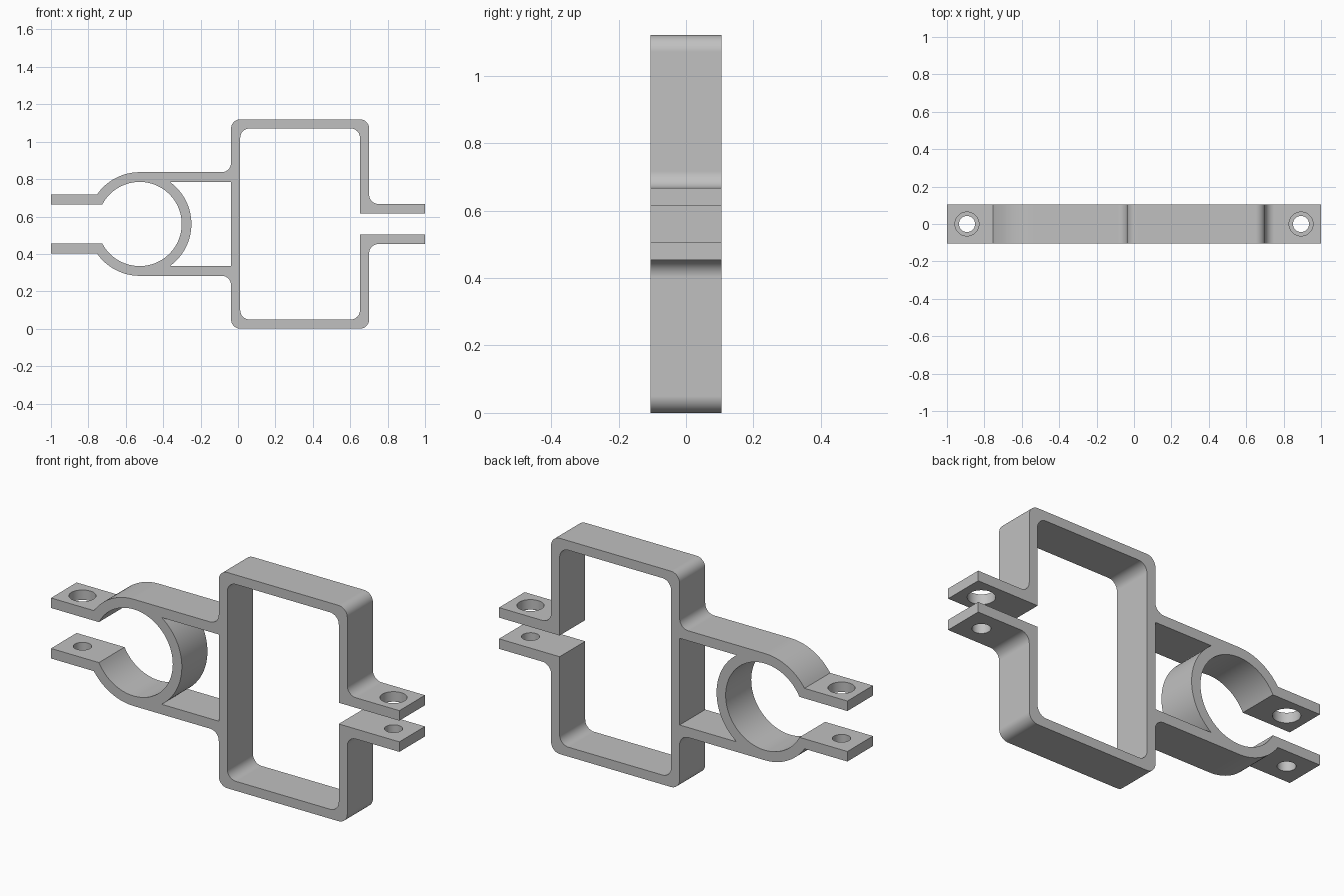
import bpy, bmesh
from math import radians, sin, cos, asin, sqrt, degrees
from mathutils import Vector

cube = bpy.data.objects.get("Cube")
if cube:
    bpy.data.objects.remove(cube, do_unlink=True)

MID = 0.56                      # height of the mirror plane
HALF_DEPTH = 0.105
RING_X, R_OUT, R_IN = -0.526, 0.277, 0.225
ARM_LOW, ARM_HIGH = 0.105, 0.157
WALL_L, WALL_R, T = -0.037, 0.701, 0.049
ROUND = 0.05

metal = bpy.data.materials.new("plain grey")
metal.use_nodes = True
grey = (0.53, 0.53, 0.53, 1)
metal.diffuse_color = grey
metal.node_tree.nodes["Principled BSDF"].inputs["Base Color"].default_value = grey


def arc(radius, start, end, steps):
    """Points on the ring circle, angles in degrees."""
    angles = [radians(start + (end - start) * i / steps) for i in range(steps + 1)]
    return [Vector((RING_X + radius * cos(a), radius * sin(a))) for a in angles]


def fillet(before, corner, after, r=ROUND, steps=10):
    """Round a right-angled corner between two neighbouring points."""
    c = Vector(corner)
    u = (Vector(before) - c).normalized() * r
    v = (Vector(after) - c).normalized() * r
    centre = c + u + v
    angles = [radians(90 * i / steps) for i in range(steps + 1)]
    return [centre - v * cos(a) - u * sin(a) for a in angles]


# Upper half of the bracket outline, measured from the mirror plane
in_l, in_r, in_top = WALL_L + T, WALL_R - T, MID - T
strip_low = R_IN
left_in = 180 - degrees(asin(ARM_LOW / R_IN))
left_out = 180 - degrees(asin(ARM_HIGH / R_OUT))
web = degrees(asin(strip_low / R_OUT))
gap, tab = 0.055, 0.107

outline = [(-1, ARM_LOW)]
outline += arc(R_IN, left_in, 0, 40)                       # ring bore
outline += arc(R_OUT, 0, web, 16)                          # ring back
outline += [(WALL_L, strip_low), (WALL_L, 0), (in_l, 0)]   # web window
outline += fillet((in_l, 0), (in_l, in_top), (in_r, in_top))
outline += fillet((in_l, in_top), (in_r, in_top), (in_r, gap))
outline += [(in_r, gap), (1, gap), (1, tab)]               # right tab
outline += fillet((1, tab), (WALL_R, tab), (WALL_R, MID))
outline += fillet((WALL_R, tab), (WALL_R, MID), (WALL_L, MID))
outline += fillet((WALL_R, MID), (WALL_L, MID), (WALL_L, R_OUT))
outline += fillet((WALL_L, MID), (WALL_L, R_OUT), (RING_X, R_OUT))
outline += arc(R_OUT, 90, left_out, 16)                    # ring crown
outline += [(-1, ARM_HIGH)]                                # left tab

# Extrude the half and mirror it into the full bracket
bm = bmesh.new()
face = bm.faces.new([bm.verts.new((p[0], -HALF_DEPTH, p[1])) for p in outline])
grown = bmesh.ops.extrude_face_region(bm, geom=[face], use_keep_orig=True)
moved = [g for g in grown["geom"] if isinstance(g, bmesh.types.BMVert)]
bmesh.ops.translate(bm, verts=moved, vec=(0, 2 * HALF_DEPTH, 0))
seam = [f for f in bm.faces if all(abs(v.co.z) < 1e-5 for v in f.verts)]
bmesh.ops.delete(bm, geom=seam, context="FACES")
bmesh.ops.recalc_face_normals(bm, faces=bm.faces)
outward = max(bm.faces, key=lambda f: f.calc_center_median().x)
if outward.normal.x < 0:
    bmesh.ops.reverse_faces(bm, faces=bm.faces)
mesh = bpy.data.meshes.new("clamp_bracket")
bm.to_mesh(mesh)
bm.free()
mesh.materials.append(metal)
bracket = bpy.data.objects.new("clamp_bracket", mesh)
bracket.location.z = MID
bpy.context.collection.objects.link(bracket)
bpy.ops.object.select_all(action="DESELECT")
bracket.select_set(True)
bpy.context.view_layer.objects.active = bracket
mirror = bracket.modifiers.new("mirror", "MIRROR")
mirror.use_axis = (False, False, True)
bpy.ops.object.modifier_apply(modifier=mirror.name)

# Bolt holes: wide in the upper tabs, narrow in the lower tabs
for x in (-0.893, 0.893):
    for side, radius in ((1, 0.064), (-1, 0.043)):
        bpy.ops.mesh.primitive_cylinder_add(
            vertices=40, radius=radius, depth=0.2, location=(x, 0, MID + side * 0.12))
        cutter = bpy.context.object
        cutter.name = "hole_cutter"
        cutter.hide_render = True
        cutter.data.materials.append(metal)
        bpy.context.view_layer.objects.active = bracket
        cut = bracket.modifiers.new("bolt_hole", "BOOLEAN")
        cut.operation, cut.solver, cut.object = "DIFFERENCE", "EXACT", cutter
        bpy.ops.object.modifier_apply(modifier=cut.name)
        bpy.data.objects.remove(cutter, do_unlink=True)

# Smooth curves, crisp edges
bpy.ops.object.select_all(action="DESELECT")
bracket.select_set(True)
bpy.context.view_layer.objects.active = bracket
bpy.ops.object.shade_smooth_by_angle(angle=radians(30))
normals = bracket.modifiers.new("even_normals", "WEIGHTED_NORMAL")
normals.keep_sharp = True
